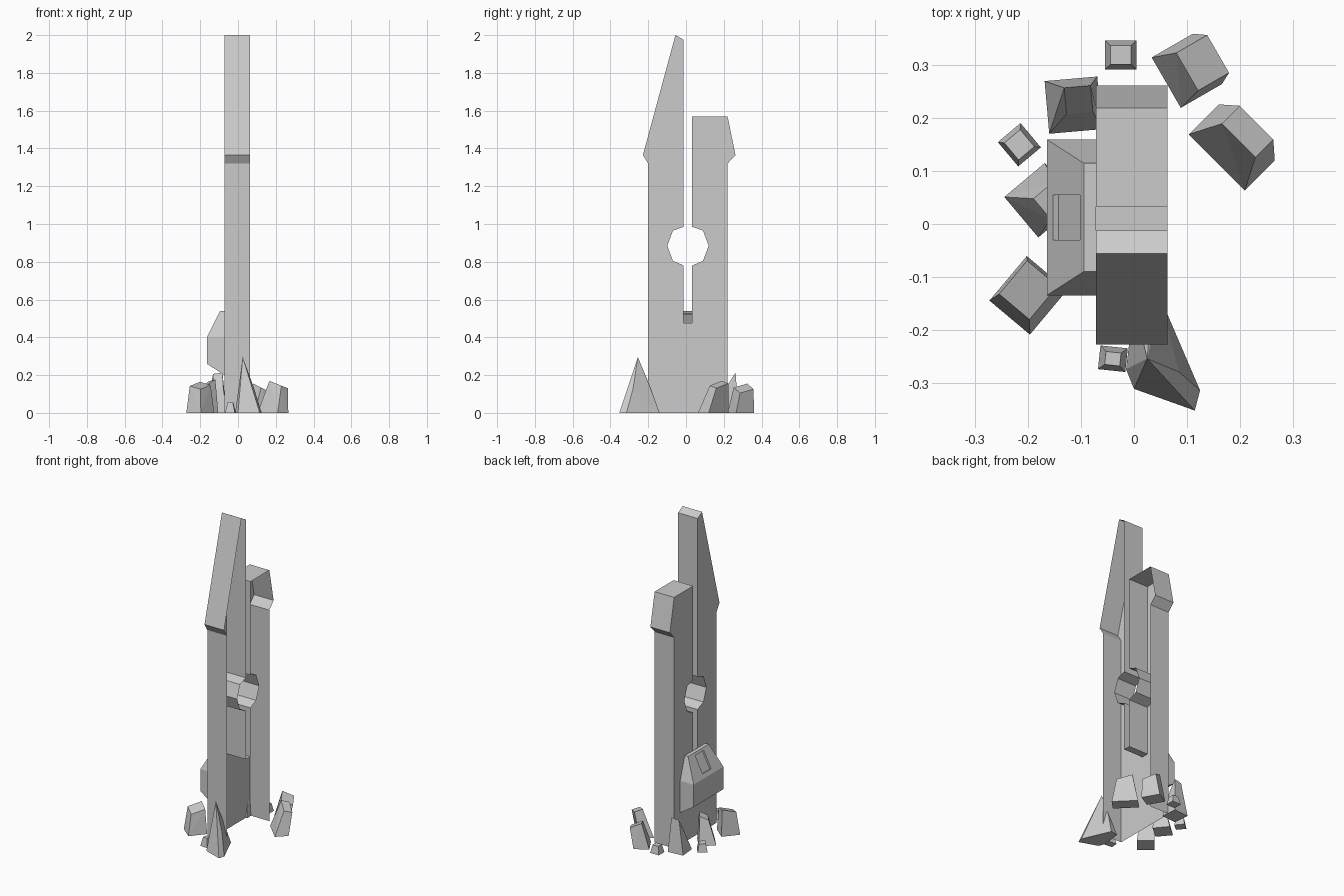
import bpy, bmesh
from math import cos, sin, radians
from mathutils import Vector

cube = bpy.data.objects.get("Cube")
if cube:
    bpy.data.objects.remove(cube, do_unlink=True)

stone = bpy.data.materials.new("grey_stone")
stone.use_nodes = True
colour = (0.6, 0.6, 0.6, 1)
stone.diffuse_color = colour
stone.node_tree.nodes["Principled BSDF"].inputs["Base Color"].default_value = colour


def finish(name, bm):
    mesh = bpy.data.meshes.new(name)
    bm.to_mesh(mesh)
    bm.free()
    mesh.materials.append(stone)
    obj = bpy.data.objects.new(name, mesh)
    bpy.context.collection.objects.link(obj)
    return obj


def hull(bm, points):
    verts = [bm.verts.new(p) for p in points]
    bmesh.ops.convex_hull(bm, input=verts)
    bmesh.ops.dissolve_limit(bm, angle_limit=0.02, verts=bm.verts, edges=bm.edges)
    bmesh.ops.recalc_face_normals(bm, faces=bm.faces)


# Split monolith: a shell open underneath and on the +x side
def monolith():
    x_cap, x_open = -0.072, 0.063
    front, back = -0.012, 0.033          # the two sides of the slit
    hole_right = [(back, 0.78), (0.09, 0.805), (0.12, 0.885), (0.09, 0.965), (back, 0.985)]
    hole_left = [(front + back - y, z) for y, z in reversed(hole_right)]
    profile = [(-0.2, 0), (0.22, 0), (0.22, 1.32), (0.262, 1.365), (0.22, 1.57), (back, 1.57)]
    profile += hole_right[::-1] + [(back, 0.475), (front, 0.475)] + hole_left[::-1]
    profile += [(front, 1.975), (-0.056, 2), (-0.228, 1.365), (-0.2, 1.32)]
    bm = bmesh.new()
    cap = [bm.verts.new((x_cap, y, z)) for y, z in profile]
    rim = [bm.verts.new((x_open, y, z)) for y, z in profile]
    bm.faces.new(cap[::-1])
    for i in range(1, len(profile)):
        j = (i + 1) % len(profile)
        bm.faces.new((cap[i], cap[j], rim[j], rim[i]))
    finish("split_monolith", bm)


# Bevelled housing on the side, with a shallow recessed window
def housing():
    mid, wide, narrow = 0.0125, 0.1475, 0.1025
    inner, lip, outer = -0.072, -0.095, -0.165
    section = [(inner, 0.2, wide), (outer, 0.26, wide), (outer, 0.4, wide),
               (lip, 0.54, narrow), (inner, 0.54, narrow), (inner, 0.4, wide)]
    bm = bmesh.new()
    hull(bm, [(x, mid + s * w, z) for x, z, w in section for s in (-1, 1)])
    rear = [f for f in bm.faces if f.normal.x > 0.9]
    bmesh.ops.delete(bm, geom=rear, context="FACES_ONLY")
    slope = max(bm.faces, key=lambda f: f.normal.dot(Vector((-0.9, 0, 0.45))))
    centre = slope.calc_center_median()
    bmesh.ops.inset_individual(bm, faces=[slope], thickness=0.02)
    for v in slope.verts:
        high = v.co.z > centre.z
        x = -0.102 if high else -0.153
        v.co = (x, 0.055 if v.co.y > mid else -0.03, 0.4 + (x - outer) * 2)
    bmesh.ops.inset_individual(bm, faces=[slope], thickness=0, depth=-0.011)
    finish("side_housing", bm)


# Broken rock: tapered block with a shifted, sloping top
def rock(name, centre, size, turn, height, taper, lean=(0, 0), slope=(0, 0)):
    a = radians(turn)
    points = []
    for scale, top in ((1, 0), (taper, 1)):
        for sx, sy in ((-1, -1), (1, -1), (1, 1), (-1, 1)):
            u, v = sx * size[0] * scale / 2, sy * size[1] * scale / 2
            dx, dy = u * cos(a) - v * sin(a), u * sin(a) + v * cos(a)
            z = top * (height + slope[0] * dx + slope[1] * dy)
            points.append((centre[0] + dx + top * lean[0], centre[1] + dy + top * lean[1], z))
    bm = bmesh.new()
    hull(bm, points)
    finish(name, bm)


monolith()
housing()

# Small chips
rock("back_chip", (-0.025, 0.32), (0.06, 0.055), 0, 0.05, 0.65)
rock("side_chip", (-0.217, 0.15), (0.056, 0.06), 40, 0.05, 0.7)
rock("front_chip", (-0.04, -0.255), (0.052, 0.045), -6, 0.055, 0.55)

# Large leaning rocks around the foot
rock("back_left_rock", (0.1, 0.29), (0.09, 0.11), 30, 0.13, 0.75, (0.03, 0.015), (-0.5, 0))
rock("left_rock", (0.185, 0.145), (0.08, 0.15), 45, 0.15, 0.6, (0.03, 0.03), (-0.4, 0))
rock("back_right_rock", (-0.115, 0.225), (0.1, 0.1), 5, 0.17, 0.5, (0.01, 0.01), (0, 1.6))
rock("right_rock", (-0.175, 0.045), (0.1, 0.1), 40, 0.16, 0.5, (0.02, 0), (0.5, 0.2))
rock("front_right_rock", (-0.2, -0.135), (0.1, 0.11), -40, 0.145, 0.75, (0, 0.01), (0, 0.35))

# Tall pointed shard leaning against the front
bm = bmesh.new()
hull(bm, [(-0.015, -0.275, 0), (0, -0.312, 0), (0.115, -0.353, 0), (0.125, -0.315, 0),
          (0.05, -0.14, 0), (0, -0.15, 0), (0.03, -0.19, 0.14), (0.085, -0.28, 0.13),
          (0.025, -0.255, 0.295)])
finish("tall_front_shard", bm)
